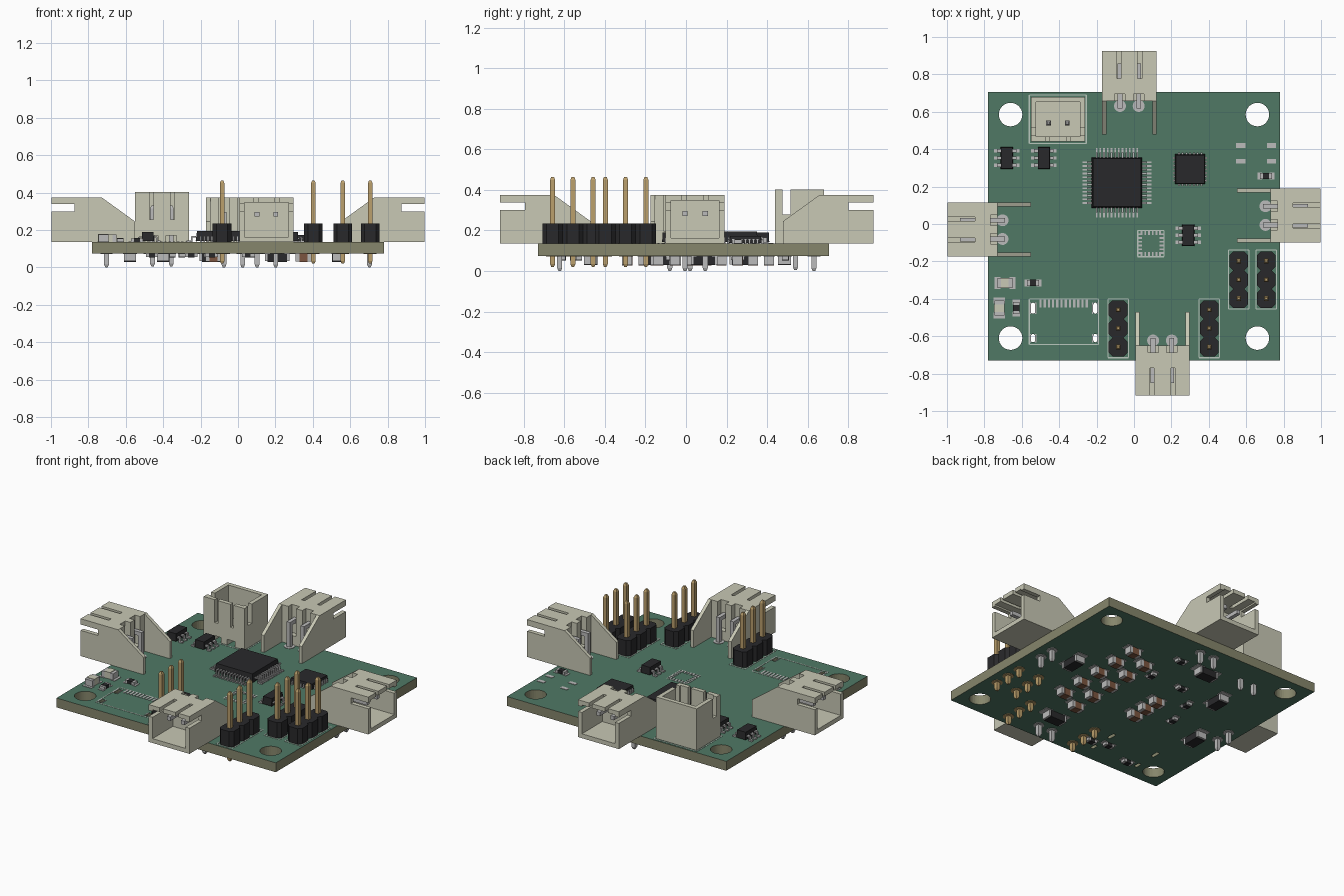
import bpy, bmesh, math
from mathutils import Matrix, Vector

if "Cube" in bpy.data.objects:
    bpy.data.objects.remove(bpy.data.objects["Cube"])

def mat(name, *c):
    m = bpy.data.materials.new(name)
    m.diffuse_color = (*c, 1)
    m.use_nodes = True
    m.node_tree.nodes["Principled BSDF"].inputs["Base Color"].default_value = m.diffuse_color
    return m

GREEN = mat("solder_mask", .08, .19, .13)
TAN = mat("board_core", .24, .24, .15)
CREAM = mat("cream_plastic", .58, .58, .46)
BLACK = mat("black_plastic", .022, .022, .024)
GOLD = mat("gold", .5, .35, .15)
METAL = mat("tin", .5, .5, .5)
BROWN = mat("ceramic", .2, .09, .05)
SILK = mat("silkscreen", .5, .58, .52)
TOP, BOT = .135, .075

def faces_mat(verts, m):
    for f in {f for v in verts for f in v.link_faces}:
        f.material_index = m

def box(bm, c, s, m=0):
    M = Matrix.Translation(c) @ Matrix.Diagonal((*s, 1))
    faces_mat(bmesh.ops.create_cube(bm, size=1, matrix=M)['verts'], m)

def span(bm, a, b, m=0):
    a, b = Vector(a), Vector(b)
    box(bm, (a + b) / 2, b - a, m)

def prism(bm, pts, vec, m=0):
    f = bm.faces.new([bm.verts.new(p) for p in pts])
    r = bmesh.ops.extrude_face_region(bm, geom=[f])
    vs = [v for v in r['geom'] if isinstance(v, bmesh.types.BMVert)]
    bmesh.ops.translate(bm, verts=vs, vec=vec)
    faces_mat(vs, m)
    f.material_index = m

def pin(bm, x, y, z0, z1, m=0, w=.0125, tip0=True, tip1=True):
    # square post with tapered ends
    rings = [(z0, w * (.5 if tip0 else 1)), (z0 + .015, w), (z1 - .015, w), (z1, w * (.5 if tip1 else 1))]
    vs = [[bm.verts.new((x + a * h, y + b * h, z)) for a, b in ((-1, -1), (1, -1), (1, 1), (-1, 1))] for z, h in rings]
    fs = [bm.faces.new(vs[0][::-1]), bm.faces.new(vs[-1])]
    for p, q in zip(vs, vs[1:]):
        fs += [bm.faces.new((p[i], p[(i + 1) % 4], q[(i + 1) % 4], q[i])) for i in range(4)]
    for f in fs:
        f.material_index = m

def finish(bm, name, mats, M=Matrix()):
    bmesh.ops.recalc_face_normals(bm, faces=bm.faces)
    me = bpy.data.meshes.new(name)
    bm.to_mesh(me)
    bm.free()
    for m in mats:
        me.materials.append(m)
    ob = bpy.data.objects.new(name, me)
    bpy.context.collection.objects.link(ob)
    ob.matrix_world = M
    return ob

def cut(ob, cbm):
    c = finish(cbm, "cutter", [])
    c.hide_render = True
    md = ob.modifiers.new("cut", 'BOOLEAN')
    md.operation, md.solver, md.use_self, md.object = 'DIFFERENCE', 'EXACT', True, c
    bpy.context.view_layer.objects.active = ob
    bpy.ops.object.modifier_apply(modifier="cut")
    bpy.data.objects.remove(c)

# Board with mounting holes and slots for the socket footprint
bm = bmesh.new()
span(bm, (-.78, -.73, BOT), (.78, .705, TOP))
board = finish(bm, "board", [GREEN, TAN])
bm = bmesh.new()
for x in (-.66, .66):
    for y in (.585, -.61):
        bmesh.ops.create_cone(bm, cap_ends=True, segments=32, radius1=.063, radius2=.063, depth=.3,
                              matrix=Matrix.Translation((x, y, .1)))
slots = [(x, y, l) for x in (-.54, -.207) for y, l in ((-.45, .06), (-.61, .045))]

def slot_pts(x, y, l, r, z):
    return [(x + r * math.cos(a), y + r * math.sin(a) + (l / 2 - .011) * (1 if i < 7 else -1), z)
            for i, a in enumerate([math.pi * k / 6 for k in range(7)] + [math.pi + math.pi * k / 6 for k in range(7)])]
for x, y, l in slots:
    prism(bm, slot_pts(x, y, l, .011, 0), (0, 0, .3))
cut(board, bm)
for p in board.data.polygons:
    p.material_index = 0 if abs(p.normal.z) > .9 else 1

# Bare pads
bm = bmesh.new()
def pad(x, y, sx, sy, z=TOP):
    box(bm, (x, y, z), (sx, sy, .005))
for x in (.57, .735):
    for y in (.42, .335):
        pad(x, y, .05, .025)
for i in range(12):
    pad(-.5 + i * .0225, -.425, .012, .045)
for i in range(6):
    o = (i - 2.5) * .02
    for s in (-1, 1):
        pad(.09 + o, -.105 + s * .058, .01, .024)
        pad(.09 + s * .058, -.105 + o, .024, .01)
for x, y, l in slots:
    for s in (-1, 1):
        pad(x + s * .0145, y, .006, l)
finish(bm, "bare_pads", [METAL])

# Printed outlines
bm = bmesh.new()
def outline(x0, y0, x1, y1, t=.006):
    for a in (x0, x1):
        box(bm, (a, (y0 + y1) / 2, TOP), (t, y1 - y0, .003))
    for b in (y0, y1):
        box(bm, ((x0 + x1) / 2, b, TOP), (x1 - x0, t, .003))
outline(-.56, -.645, -.19, -.40)
outline(.02, -.175, .16, -.035)
outline(-.56, .43, -.255, .69)
for x in (-.135 + .05, .403):
    outline(x - .055, -.715, x + .055, -.4)
for x in (.56, .707):
    outline(x - .055, -.455, x + .055, -.14)
finish(bm, "printed_outlines", [SILK])

# Wire connectors: local x = width, y = open end, z = keyed wall up
bm = bmesh.new()
span(bm, (-.145, 0, 0), (.145, .267, .24))
shell = finish(bm, "connector_shell_vertical", [CREAM])
bm = bmesh.new()
span(bm, (-.118, .06, .028), (.118, .3, .213))            # cavity
span(bm, (-.2, .143, .165), (.2, .32, .203))              # side slots
for s in (-1, 1):
    span(bm, (s * .056 - .011, .12, .19), (s * .056 + .011, .31, .3))     # key slits
    span(bm, (s * .05 - .028, -.05, .06), (s * .05 + .028, .036, .31))    # rear pin notches
cut(shell, bm)
shell.matrix_world = Matrix.Translation((-.407, .68, TOP)) @ Matrix.Rotation(math.pi / 2, 4, 'X')
bm = bmesh.new()
for s in (-1, 1):
    pin(bm, -.407 + s * .05, .54, .005, .33)
finish(bm, "connector_pins_vertical", [METAL])

for side, loc, ang in (("back", (-.025, .658), 0), ("right", (.73, .045), -90),
                       ("left", (-.73, -.03), 90), ("front", (.152, -.65), 180)):
    M = Matrix.Translation((*loc, TOP)) @ Matrix.Rotation(math.radians(ang), 4, 'Z')
    ob = bpy.data.objects.new("connector_shell_" + side, shell.data)
    bpy.context.collection.objects.link(ob)
    ob.matrix_world = M
    bm = bmesh.new()
    for x in (-.145, .123):
        prism(bm, [(x, 0, .24), (x, -.18, .11), (x, -.18, 0), (x, 0, 0)], (.022, 0, 0))
    finish(bm, "connector_arms_" + side, [CREAM], M)
    bm = bmesh.new()
    for x in (-.05, .05):
        pin(bm, x, -.027, -.135, .162, tip1=False)
        span(bm, (x - .0125, -.027, .137), (x + .0125, .2, .162))
        for z in (0, -.06):
            bmesh.ops.create_cone(bm, cap_ends=True, segments=20, radius1=.032, radius2=.032, depth=.006,
                                  matrix=Matrix.Translation((x, -.027, z)))
    finish(bm, "connector_pins_" + side, [METAL], M)

# Three-way pin headers
for i, (x, y) in enumerate(((-.085, -.558), (.403, -.558), (.56, -.298), (.707, -.298))):
    bm = bmesh.new()
    a, c = .05, .03
    for k in (-1, 0, 1):
        yy = y + k * .1
        prism(bm, [(x + p, yy + q, TOP) for p, q in
                   ((-a, -c), (-c, -a), (c, -a), (a, -c), (a, c), (c, a), (-c, a), (-a, c))], (0, 0, .1))
        pin(bm, x, yy, .02, .465, 1)
        bmesh.ops.create_cone(bm, cap_ends=True, segments=20, radius1=.033, radius2=.033, depth=.005,
                              matrix=Matrix.Translation((x, yy, BOT)))
        for f in bm.faces:
            if f.calc_center_median().z < .079:
                f.material_index = 1
    finish(bm, "pin_header_%d" % (i + 1), [BLACK, GOLD])

# Chips: body plus gull-wing leads on left/right (nx) and front/back (ny)
def chip(name, x, y, sx, sy, z0, z1, nx, ny, pitch, lw, ll):
    bm = bmesh.new()
    r = bmesh.ops.create_cube(bm, size=1, matrix=Matrix.Translation((x, y, (z0 + z1) / 2)) @
                              Matrix.Diagonal((sx, sy, z1 - z0, 1)))
    for v in r['verts']:
        if v.co.z > (z0 + z1) / 2:
            v.co.x = x + (v.co.x - x) * .95
            v.co.y = y + (v.co.y - y) * .95
    zm = (TOP + z1) / 2
    for s in (-1, 1):
        for n, h, ax in ((nx, sx / 2, 0), (ny, sy / 2, 1)):
            for i in range(n):
                o = (i - (n - 1) / 2) * pitch
                for d, l, z, t in ((ll * .2, ll * .5, zm, .008), (ll * .45, .008, (zm + TOP) / 2, zm - TOP),
                                   (ll * .75, ll * .6, TOP + .004, .008)):
                    p, q = s * (h + d), o
                    box(bm, (x + p, y + q, z) if ax == 0 else (x + q, y + p, z),
                        (l, lw, t) if ax == 0 else (lw, l, t), 1)
    finish(bm, name, [BLACK, METAL])

chip("main_processor", -.091, .221, .27, .27, .142, .194, 12, 12, .0197, .009, .048)
chip("square_chip", .30, .293, .16, .16, .138, .172, 7, 7, .02, .01, .01)
for i, (x, y) in enumerate(((.29, -.06), (-.482, .353), (-.68, .353))):
    chip("small_chip_%d" % (i + 1), x, y, .065, .116, .142, .19, 3, 0, .038, .018, .034)

# Two-terminal parts, on top (side 1) or underneath (side -1)
def passive(name, x, y, l, w, h, body, along='x', side=1, end=.25):
    bm = bmesh.new()
    box(bm, (0, 0, h / 2 + .002), (l * (1 - 2 * end), w, h))
    for s in (-1, 1):
        box(bm, (s * l * (.5 - end / 2), 0, h * .49), (l * end, w * .98, h * .98), 1)
        box(bm, (s * l * .5, 0, .001), (l * .4, w * 1.15, .004), 1)
    M = Matrix.Translation((x, y, TOP if side > 0 else BOT))
    if along == 'y':
        M = M @ Matrix.Rotation(math.pi / 2, 4, 'Z')
    if side < 0:
        M = M @ Matrix.Rotation(math.pi, 4, 'X')
    finish(bm, name, [body, METAL], M)

passive("indicator_1", -.69, -.315, .08, .055, .042, CREAM)
passive("indicator_2", -.72, -.45, .08, .055, .042, CREAM, 'y')
for i, (x, y, a) in enumerate(((-.54, -.315, 'x'), (-.63, -.45, 'y'), (.705, .257, 'x'))):
    passive("resistor_top_%d" % i, x, y, .065, .034, .02, BLACK, a)

caps = [(.35, .41 - .155 * i) for i in range(5)] + [(.2, .33 - .155 * i) for i in range(5)]
caps += [(-.13, .05 - .1 * i) for i in range(3)]
for i, (x, y) in enumerate(caps):
    passive("capacitor_%d" % i, x, y, .085, .05, .045, BROWN, 'x', -1)
for i, (x, y, a) in enumerate(((.536, .09, 'y'), (.21, -.47, 'x'), (-.14, .486, 'x'),
                               (-.4, .28, 'y'), (-.577, -.134, 'y'))):
    passive("diode_%d" % i, x, y, .13, .065, .043, BLACK, a, -1, .1)
for i, (x, y, a) in enumerate(((.08, .255, 'y'), (-.15, .25, 'x'), (.055, .49, 'x'), (-.35, -.065, 'y'),
                               (-.25, -.53, 'x'), (-.46, -.61, 'x'), (-.14, -.555, 'x'), (-.3, .12, 'y'))):
    passive("resistor_under_%d" % i, x, y, .065, .034, .02, BLACK, a, -1)
